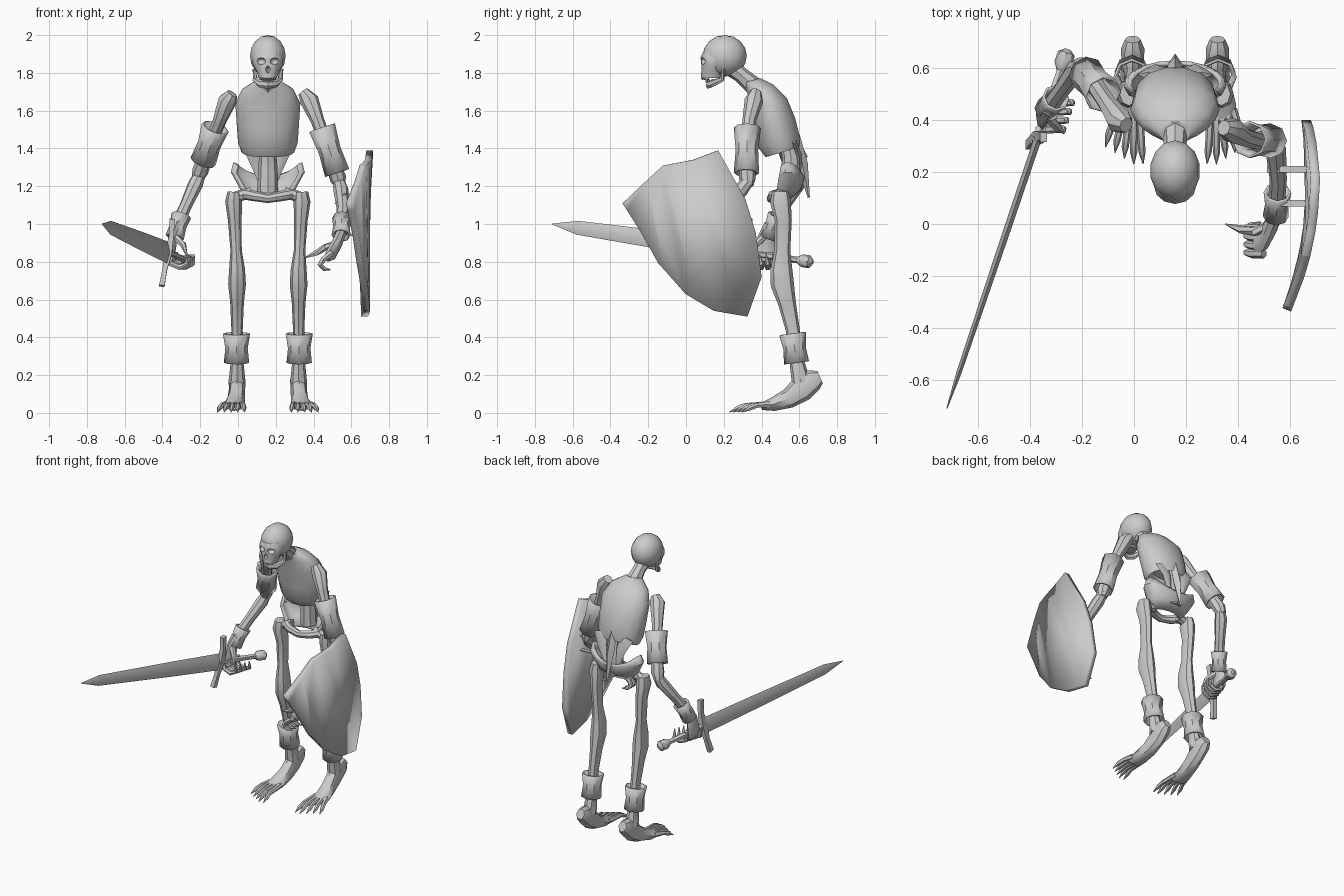
import bpy, bmesh, math
from mathutils import Vector as V

CX = 0.158  # body mirror plane


def finish(name, bm):
    bmesh.ops.recalc_face_normals(bm, faces=bm.faces)
    me = bpy.data.meshes.new(name)
    bm.to_mesh(me)
    bm.free()
    ob = bpy.data.objects.new(name, me)
    bpy.context.collection.objects.link(ob)
    return ob


def tube(name, pts, radii, n=8, ref=(1, 0, 0), axis=None, phase=0.0, thick=0):
    """Loft of rings along a path; a radius is a number or (along ref, across)."""
    bm = bmesh.new()
    pts = [V(p) for p in pts]
    rings = []
    for i, p in enumerate(pts):
        t = V(axis) if axis else pts[min(i + 1, len(pts) - 1)] - pts[max(i - 1, 0)]
        t.normalize()
        v = t.cross(V(ref)).normalized()
        u = v.cross(t)
        r = radii[i] if isinstance(radii[i], tuple) else (radii[i], radii[i])
        rings.append([bm.verts.new(p + u * r[0] * math.cos(a) + v * r[1] * math.sin(a))
                      for a in (2 * math.pi * k / n + phase for k in range(n))])
    for a, b in zip(rings, rings[1:]):
        for k in range(n):
            bm.faces.new((a[k], a[(k + 1) % n], b[(k + 1) % n], b[k]))
    if not thick:
        bm.faces.new(rings[0])
        bm.faces.new(rings[-1])
    ob = finish(name, bm)
    if thick:
        solid(ob, thick)
    return ob


def solid(ob, t):
    m = ob.modifiers.new("thickness", 'SOLIDIFY')
    m.thickness = t
    m.offset = 0


def ball(name, loc, size, seg=12):
    bm = bmesh.new()
    bmesh.ops.create_uvsphere(bm, u_segments=seg, v_segments=8, radius=1)
    for v in bm.verts:
        v.co = V(loc) + V(v.co[i] * size[i] for i in range(3))
    return finish(name, bm)


def yz(pairs, x=CX):
    return [(x, y, z) for y, z in pairs]


def cuff(name, a, b, r):
    a, b = V(a), V(b)
    tube(name, [a, a.lerp(b, .5), b], [r * 1.08, r * .88, r], 8, thick=.01)


# Skull with carved sockets
cranium = ball("cranium", (CX, .205, 1.89), (.097, .117, .11), 14)
face = tube("face", yz([(.15, 1.91), (.148, 1.88), (.145, 1.845), (.14, 1.81), (.135, 1.772)]),
            [(.07, .06), (.082, .071), (.08, .064), (.06, .06), (.048, .056)], 12, axis=(0, 0, -1))
cutters = [ball("socket_cutter", (CX + s * .038, .078, 1.862), (.027, .035, .019)) for s in (-1, 1)]
cutters.append(ball("nose_cutter", (CX, .08, 1.818), (.013, .025, .018), 6))
for part in (cranium, face):
    bpy.context.view_layer.objects.active = part
    for c in cutters:
        m = part.modifiers.new("carve", 'BOOLEAN')
        m.operation = 'DIFFERENCE'
        m.object = c
        bpy.ops.object.modifier_apply(modifier=m.name)
for c in cutters:
    bpy.data.objects.remove(c)

# Jaw and teeth
tube("jaw", [(CX - .072, .2, 1.82), (CX - .066, .19, 1.765), (CX - .042, .135, 1.743), (CX, .118, 1.738),
             (CX + .042, .135, 1.743), (CX + .066, .19, 1.765), (CX + .072, .2, 1.82)],
     [.01, .015, (.02, .012), (.022, .013), (.02, .012), .015, .01], 6, ref=(0, 0.2, 1))
for i in range(-3, 4):
    x, y = CX + i * .012, .086 + .0035 * i * i
    tube("upper_tooth", [(x, y, 1.785), (x, y, 1.763)], [.007, .004], 4)
    tube("lower_tooth", [(x, y + .022, 1.75), (x, y + .022, 1.768)], [.006, .003], 4)

# Neck, ribcage (hollow below), spine and back plates
tube("neck", yz([(.24, 1.83), (.29, 1.79), (.36, 1.73), (.42, 1.66)]), [.05, .042, .05, .06])
tube("ribcage", yz([(.35, 1.76), (.395, 1.715), (.44, 1.64), (.47, 1.53), (.495, 1.43), (.51, 1.38), (.5, 1.45)]),
     [(.06, .045), (.135, .075), (.172, .1), (.165, .115), (.158, .115), (.14, .095), (.1, .06)],
     14, axis=(0, .3, -1))
tube("spine", yz([(.53, 1.48), (.555, 1.36), (.555, 1.28), (.56, 1.17)]), [.05, .046, .052, .055])
tube("back_ridge", yz([(.52, 1.6), (.58, 1.46), (.615, 1.32), (.65, 1.14)]),
     [(.01, .02), (.03, .025), (.028, .03), (.004, .006)], 4)
for s in (-1, 1):
    tube("back_spike", [(CX + s * .1, .57, 1.44), (CX + s * .075, .6, 1.36), (CX + s * .035, .6, 1.2)],
         [(.05, .015), (.035, .015), .004], 4)

# Pelvis bowl, open to the front
bm = bmesh.new()
rows = []
for k in range(13):
    t = math.radians(-115 + 230 * k / 12)
    s, c = math.sin(t), math.cos(t)
    rows.append([bm.verts.new((CX + rx * s, y + ry * c, z)) for rx, y, ry, z in
                 ((.175, .54, .075, 1.25 + .075 * s * s), (.188, .535, .085, 1.245 + .03 * s * s),
                  (.14, .52, .085, 1.19), (.1, .5, .05, 1.14))])
for a, b in zip(rows, rows[1:]):
    for k in range(3):
        bm.faces.new((a[k], a[k + 1], b[k + 1], b[k]))
solid(finish("pelvis", bm), .018)
tube("pubic_bar", [(CX - .13, .5, 1.16), (CX - .08, .46, 1.15), (CX, .45, 1.135),
                   (CX + .08, .46, 1.15), (CX + .13, .5, 1.16)], [.03, .028, .024, .028, .03], 8, ref=(0, 0, 1))

# Legs and feet
for s in (-1, 1):
    x = CX + s * .163
    tube("hip_joint", [(CX + s * .09, .5, 1.16), (x - s * .03, .495, 1.155), (x + s * .035, .5, 1.13)],
         [.034, .03, .03], 8, ref=(0, 0, 1))
    tube("leg", [(x + s * .015, .5, 1.17), (x + s * .018, .5, 1.12), (x + s * .012, .515, 1.02),
                 (x + s * .005, .51, .86), (x, .505, .76), (x, .51, .68), (x, .535, .58), (x, .565, .44),
                 (x, .585, .28), (x, .61, .16)],
         [(.035, .045), (.045, .055), (.036, .045), (.03, .042), (.042, .058), (.047, .062),
          (.036, .047), (.03, .037), (.033, .038), (.045, .05)], 8)
    cuff("ankle_cuff", (x + s * .003, .565, .42), (x + s * .003, .585, .265), .062)
    tube("foot", [(x, .71, .19), (x, .675, .175), (x, .61, .125), (x + s * .005, .54, .075),
                  (x + s * .015, .46, .045), (x + s * .018, .4, .035)],
         [(.03, .035), (.045, .06), (.043, .068), (.046, .052), (.056, .036), (.055, .02)], 8)
    for i in range(5):
        b, e = -.026 + .021 * i, -.04 + .036 * i
        tip = .22 + .012 * abs(i - 1) + .01 * i
        tube("toe", [(x + s * b, .44, .045), (x + s * (b + e) / 2, tip + .08, .04),
                     (x + s * e * .9, tip + .045, .026), (x + s * e, tip, .004)],
             [.018, .014, .014, .002], 6)

# Sword arm
tube("sword_upper_arm", [(-.03, .38, 1.69), (-.055, .395, 1.655), (-.1, .46, 1.54), (-.16, .55, 1.39),
                         (-.2, .6, 1.28), (-.215, .61, 1.235)], [.03, .05, .036, .034, .044, .03])
tube("sword_forearm", [(-.2, .61, 1.27), (-.225, .59, 1.21), (-.275, .52, 1.1), (-.325, .45, .99)],
     [.03, .04, .033, .034])
cuff("sword_arm_cuff", (-.12, .5, 1.51), (-.185, .58, 1.33), .065)
cuff("wrist_cuff", (-.3, .485, 1.045), (-.335, .44, .93), .045)
tube("sword_hand", [(-.325, .45, 1.0), (-.345, .43, .93), (-.355, .42, .84), (-.345, .42, .8)],
     [(.03, .035), (.025, .05), (.022, .06), (.015, .055)], 8)
for i in range(4):
    y, dx = .365 + .034 * i, .011 * i
    tube("sword_finger", [(-.365 + dx, y, .85), (-.36 + dx, y, .79), (-.31 + dx, y, .77),
                          (-.27 + dx, y, .79), (-.265 + dx, y - .01, .84)],
         [.016, .017, .016, .013, .003], 6, ref=(0, 1, 0))
tube("sword_thumb", [(-.335, .41, .93), (-.29, .37, .89), (-.27, .35, .83)], [.02, .017, .004], 6)

# Sword, laid along one axis from pommel to tip
A, B = V((-.26, .655, .80)), V((-.72, -.71, 1.0))
on = lambda f: A.lerp(B, f)
tube("blade", [on(.24), on(.5), on(.9), on(1)], [(.058, .015), (.052, .014), (.037, .01), (.002, .002)],
     4, ref=(0, 0, 1))
tube("grip", [on(.03), on(.25)], [.017, .021], 6, ref=(0, 0, 1))
tube("pommel", [on(-.012), on(.0), on(.03), on(.05)], [.012, .034, .034, .015], 8, ref=(0, 0, 1))
g = on(.235)
tube("cross_guard", [g + V((-.035, -.03, -.175)), g + V((-.02, -.01, -.09)), g, g + V((.015, .005, .09)),
                     g + V((.02, .0, .18))],
     [(.02, .026), (.018, .022), (.026, .034), (.018, .022), (.02, .026)], 4, phase=math.pi / 4)

# Shield arm
tube("shield_upper_arm", [(.345, .37, 1.7), (.378, .36, 1.655), (.42, .335, 1.55), (.475, .32, 1.4),
                          (.53, .325, 1.24), (.54, .33, 1.2)], [.03, .05, .036, .034, .044, .028])
tube("shield_forearm", [(.53, .34, 1.24), (.545, .29, 1.18), (.555, .17, 1.08), (.545, .04, .95)],
     [.03, .04, .033, .032])
cuff("shield_arm_cuff", (.445, .325, 1.51), (.525, .32, 1.27), .062)
cuff("shield_wrist_cuff", (.552, .12, 1.03), (.545, .03, .94), .045)
tube("shield_hand", [(.545, .04, .95), (.525, -.01, .9), (.495, -.06, .845), (.47, -.07, .82)],
     [(.028, .03), (.03, .042), (.028, .055), (.018, .045)], 8)
for i in range(4):
    y = -.115 + .032 * i
    tube("shield_finger", [(.5, y, .85), (.455, y, .815), (.435, y + .005, .785), (.455, y + .015, .762),
                           (.49, y + .025, .758)], [.017, .017, .015, .013, .003], 6, ref=(0, 1, 0))
tube("shield_thumb", [(.52, -.01, .89), (.46, -.03, .875), (.41, -.02, .845), (.35, 0, .82)],
     [.022, .018, .016, .002], 6)

# Shield: bent plate, outline in y and z
outline = [(-.33, 1.11), (-.12, 1.31), (.04, 1.34), (.17, 1.39), (.315, 1.13), (.37, .95), (.40, .72),
           (.325, .51), (.15, .54), (0, .63), (-.14, .79), (-.23, .95)]
bm = bmesh.new()
bm.faces.new([bm.verts.new((0, y, z)) for y, z in outline])
for y in (-.2, -.05, .1, .2, .3):
    bmesh.ops.bisect_plane(bm, geom=bm.verts[:] + bm.edges[:] + bm.faces[:],
                           plane_co=(0, y, 0), plane_no=(0, 1, .25 if y > 0 else .1))
for v in bm.verts:
    v.co.x = .69 - .42 * (v.co.y - .17) ** 2 + .02 * (v.co.z - 1)
solid(finish("shield", bm), .036)
for y, z in ((.21, 1.11), (.08, .99)):
    tube("shield_strap", [(.665, y, z + .05), (.56, y, z + .048), (.515, y, z), (.56, y, z - .048),
                          (.665, y, z - .05)], [(.018, .005)] * 5, 4, ref=(0, 1, 0), phase=math.pi / 4)

# Smooth shading with sharp edges kept
for ob in bpy.context.scene.objects:
    ob.select_set(True)
    bpy.context.view_layer.objects.active = ob
bpy.ops.object.shade_smooth_by_angle(angle=math.radians(40))
